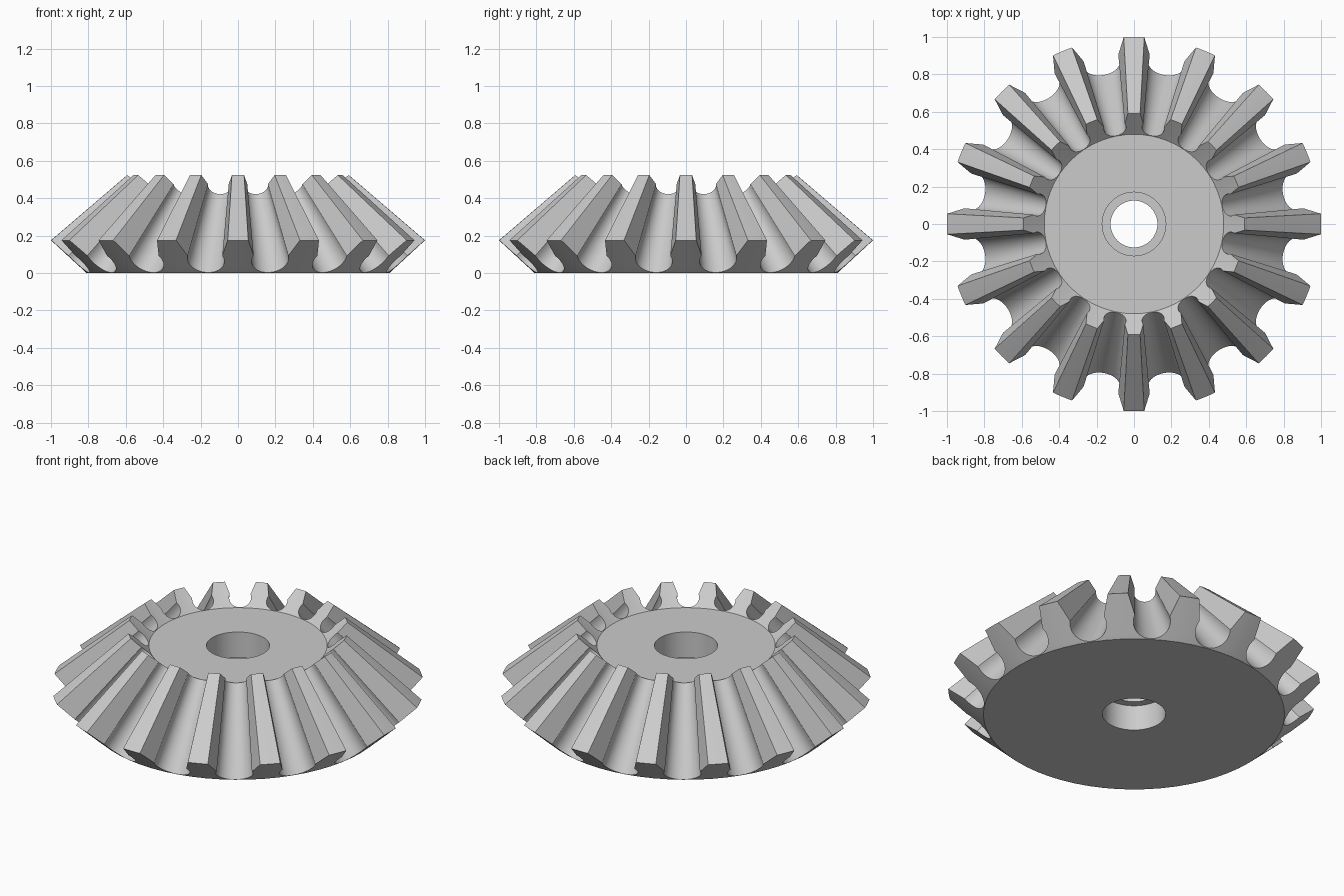
import bpy, bmesh
from math import sin, cos, asin, pi, hypot, radians
from mathutils import Vector

cube = bpy.data.objects.get("Cube")
if cube:
    bpy.data.objects.remove(cube, do_unlink=True)

TEETH, COLS, ARC_STEPS = 16, 4, 12
HALF = pi / TEETH                  # half of one tooth pitch
ROOT_R, TIP_R, TIP_Z = 0.81, 1.0, 0.175
SLANT = hypot(TIP_R - ROOT_R, TIP_Z)
APEX, TAPER = 1.03, 0.592          # teeth shrink toward a point on the axis
GROOVE, TIP_HALF = 0.10, 0.055
BORE, COUNTERBORE = 0.125, 0.17

steel = bpy.data.materials.new("grey steel")
steel.use_nodes = True
colour = (0.6, 0.6, 0.6, 1)
steel.diffuse_color = colour
steel.node_tree.nodes["Principled BSDF"].inputs["Base Color"].default_value = colour


def radius(s):
    return ROOT_R + (TIP_R - ROOT_R) * s / SLANT


# Tooth outline: rows of (distance up the end cone, half angle of the tooth)
rows = [(0, HALF)]
for i in range(ARC_STEPS + 1):
    phi = radians(109) * i / ARC_STEPS
    s = 0.004 + GROOVE * (1 - cos(phi))
    rows.append((s, HALF - asin(GROOVE * sin(phi) / radius(s))))
rows.append((SLANT, asin(TIP_HALF / TIP_R)))

bm = bmesh.new()


def point(s, angle, scale):
    r, z = radius(s), TIP_Z * s / SLANT
    return bm.verts.new((r * scale * sin(angle), r * scale * cos(angle),
                         APEX + (z - APEX) * scale))


def ring(r, z):
    n = TEETH * COLS
    return [bm.verts.new((r * sin(a), r * cos(a), z))
            for a in (2 * pi * k / n - HALF for k in range(n))]


def bridge(a, b):
    for k in range(len(a)):
        m = (k + 1) % len(a)
        bm.faces.new((a[k], a[m], b[m], b[k]))


# Teeth: two matching end grids joined by flanks and a top land
rim_low, rim_high = [], []
for t in range(TEETH):
    middle = 2 * HALF * t
    low, high = [[[point(s, middle + half * (2 * c / COLS - 1), scale)
                   for c in range(COLS + 1)] for s, half in rows]
                 for scale in (1, TAPER)]
    for grid in (low, high):
        for a, b in zip(grid, grid[1:]):
            for c in range(COLS):
                bm.faces.new((a[c], a[c + 1], b[c + 1], b[c]))
    for side in (0, COLS):
        for i in range(1, len(rows) - 1):
            bm.faces.new((low[i][side], low[i + 1][side],
                          high[i + 1][side], high[i][side]))
    for c in range(COLS):
        bm.faces.new((low[-1][c], low[-1][c + 1], high[-1][c + 1], high[-1][c]))
    rim_low += low[0][:COLS]
    rim_high += high[0][:COLS]

# Flat ends and the stepped bore
top = APEX * (1 - TAPER)
rings = [rim_low] + [ring(r, z) for r, z in (
    (COUNTERBORE, 0), (COUNTERBORE, 0.15), (BORE, 0.15),
    (BORE, top - 0.15), (COUNTERBORE, top - 0.15), (COUNTERBORE, top))] + [rim_high]
for a, b in zip(rings, rings[1:]):
    bridge(a, b)

bmesh.ops.remove_doubles(bm, verts=bm.verts, dist=0.0005)
bmesh.ops.recalc_face_normals(bm, faces=bm.faces)
mesh = bpy.data.meshes.new("bevel_gear")
bm.to_mesh(mesh)
bm.free()
mesh.materials.append(steel)
gear = bpy.data.objects.new("bevel_gear", mesh)
bpy.context.collection.objects.link(gear)
bpy.context.view_layer.objects.active = gear
gear.select_set(True)
bpy.ops.object.shade_smooth_by_angle(angle=radians(25))
